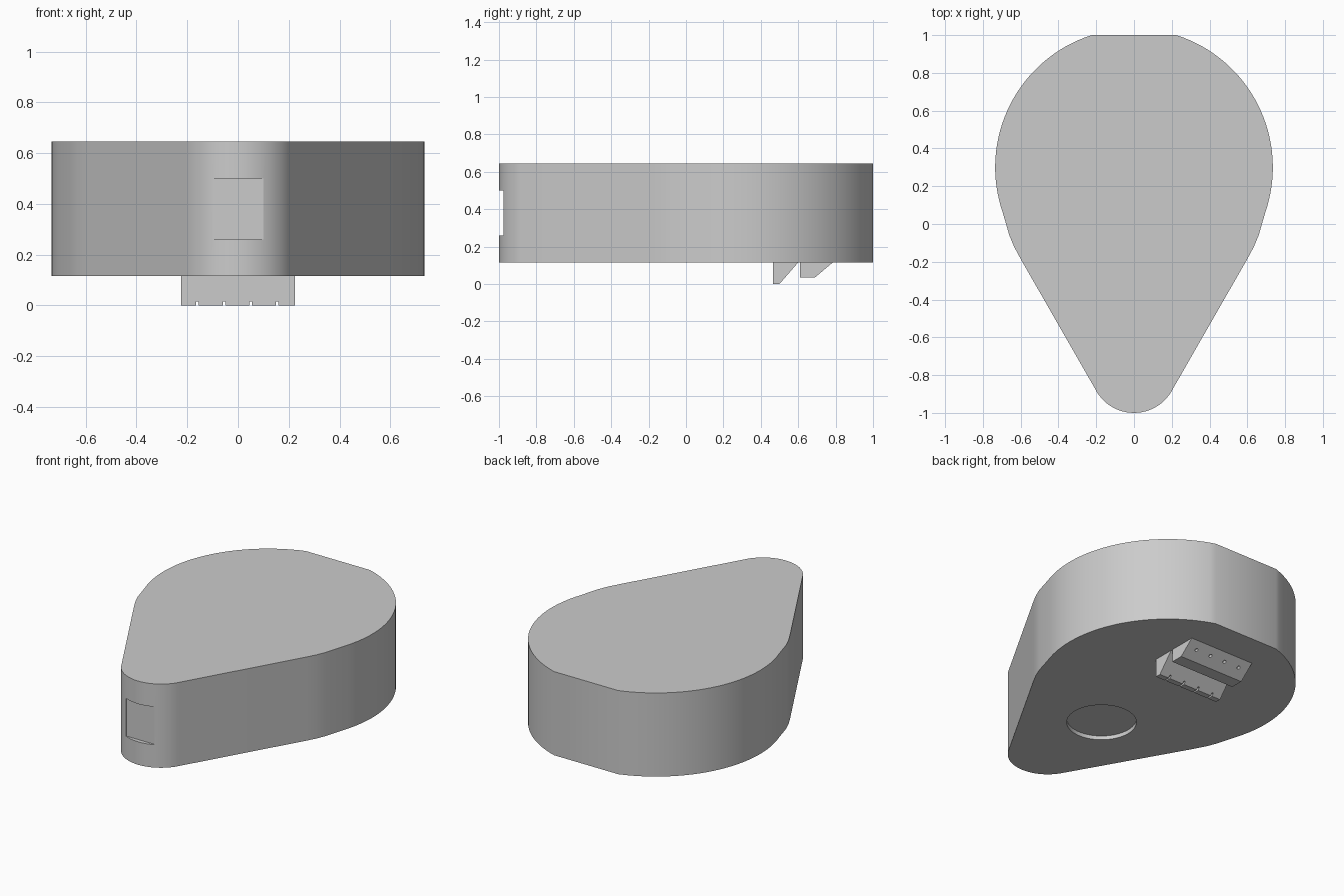
import bpy, bmesh, math
from mathutils import Matrix, Vector

if "Cube" in bpy.data.objects:
    bpy.data.objects.remove(bpy.data.objects["Cube"])


def prism(name, pts, vec):
    """Extrude a closed polygon of 3D points along vec."""
    bm = bmesh.new()
    face = bm.faces.new([bm.verts.new(p) for p in pts])
    res = bmesh.ops.extrude_face_region(bm, geom=[face])
    verts = [g for g in res["geom"] if isinstance(g, bmesh.types.BMVert)]
    bmesh.ops.translate(bm, verts=verts, vec=vec)
    bmesh.ops.recalc_face_normals(bm, faces=bm.faces[:])
    me = bpy.data.meshes.new(name)
    bm.to_mesh(me)
    bm.free()
    ob = bpy.data.objects.new(name, me)
    bpy.context.collection.objects.link(ob)
    return ob


def box(name, lo, hi):
    (x0, y0, z0), (x1, y1, z1) = lo, hi
    return prism(name, [(x0, y0, z0), (x1, y0, z0), (x1, y1, z0), (x0, y1, z0)], (0, 0, z1 - z0))


def disc(name, centre, axis, radius, half, sides):
    """Cylinder around centre, along axis."""
    axis = Vector(axis).normalized()
    rot = axis.to_track_quat('Z', 'Y').to_matrix().to_4x4()
    m = Matrix.Translation(centre) @ rot
    ring = [m @ Vector((radius * math.cos(2 * math.pi * i / sides),
                        radius * math.sin(2 * math.pi * i / sides), -half)) for i in range(sides)]
    return prism(name, ring, axis * 2 * half)


def cut(ob, cutters):
    bpy.context.view_layer.objects.active = ob
    for c in cutters:
        c.hide_render = True
        mod = ob.modifiers.new("cut", 'BOOLEAN')
        mod.operation = 'DIFFERENCE'
        mod.solver = 'EXACT'
        mod.object = c
        bpy.ops.object.modifier_apply(modifier=mod.name)
        bpy.data.objects.remove(c)


def arc(cy, r, a0, a1, n):
    return [(r * math.cos(math.radians(a0 + (a1 - a0) * i / n)),
             cy + r * math.sin(math.radians(a0 + (a1 - a0) * i / n))) for i in range(n + 1)]


BOTTOM, TOP = 0.115, 0.645

# teardrop outline: right half from nose to flat back, then mirrored
half = [(0, -1)] + arc(-0.77, 0.23, -84, -27, 12)
half += [(0.60, -0.185), (0.635, -0.12), (0.66, -0.06)]
half += arc(0.3, 0.735, -19, 72.2, 32)
outline = half + [(-x, y) for x, y in reversed(half[1:])]
body = prism("body", [(x, y, BOTTOM) for x, y in outline], (0, 0, TOP - BOTTOM))

# shallow square recess at the nose and round recess underneath
cut(body, [box("nose_cutter", (-0.1, -1.1, 0.26), (0.1, -0.974, 0.5)),
           disc("round_cutter", (0, -0.29, BOTTOM), (0, 0, 1), 0.2, 0.025, 64)])

# two wedge bars under the back
W = 0.225
front_bar = prism("front_bar", [(-W, y, z) for y, z in
                  [(0.465, BOTTOM), (0.465, 0), (0.5, 0), (0.6, BOTTOM)]], (2 * W, 0, 0))
rear_bar = prism("rear_bar", [(-W, y, z) for y, z in
                 [(0.61, BOTTOM), (0.61, 0.035), (0.69, 0.035), (0.785, BOTTOM)]], (2 * W, 0, 0))

# tip slits and small drilled holes
xs = [-0.16, -0.055, 0.05, 0.155]
cut(front_bar, [box("slit_cutter", (x - 0.005, 0.4, -0.05), (x + 0.005, 0.6, 0.015)) for x in xs])
cut(rear_bar, [disc("hole_cutter", (x, 0.7434, 0.08), (0, 0.08, -0.095), 0.01, 0.02, 16) for x in xs])

# smooth the curved wall, keep hard edges
for ob in (body, front_bar, rear_bar):
    bpy.ops.object.select_all(action='DESELECT')
    ob.select_set(True)
    bpy.context.view_layer.objects.active = ob
    bpy.ops.object.shade_smooth_by_angle(angle=math.radians(20))
